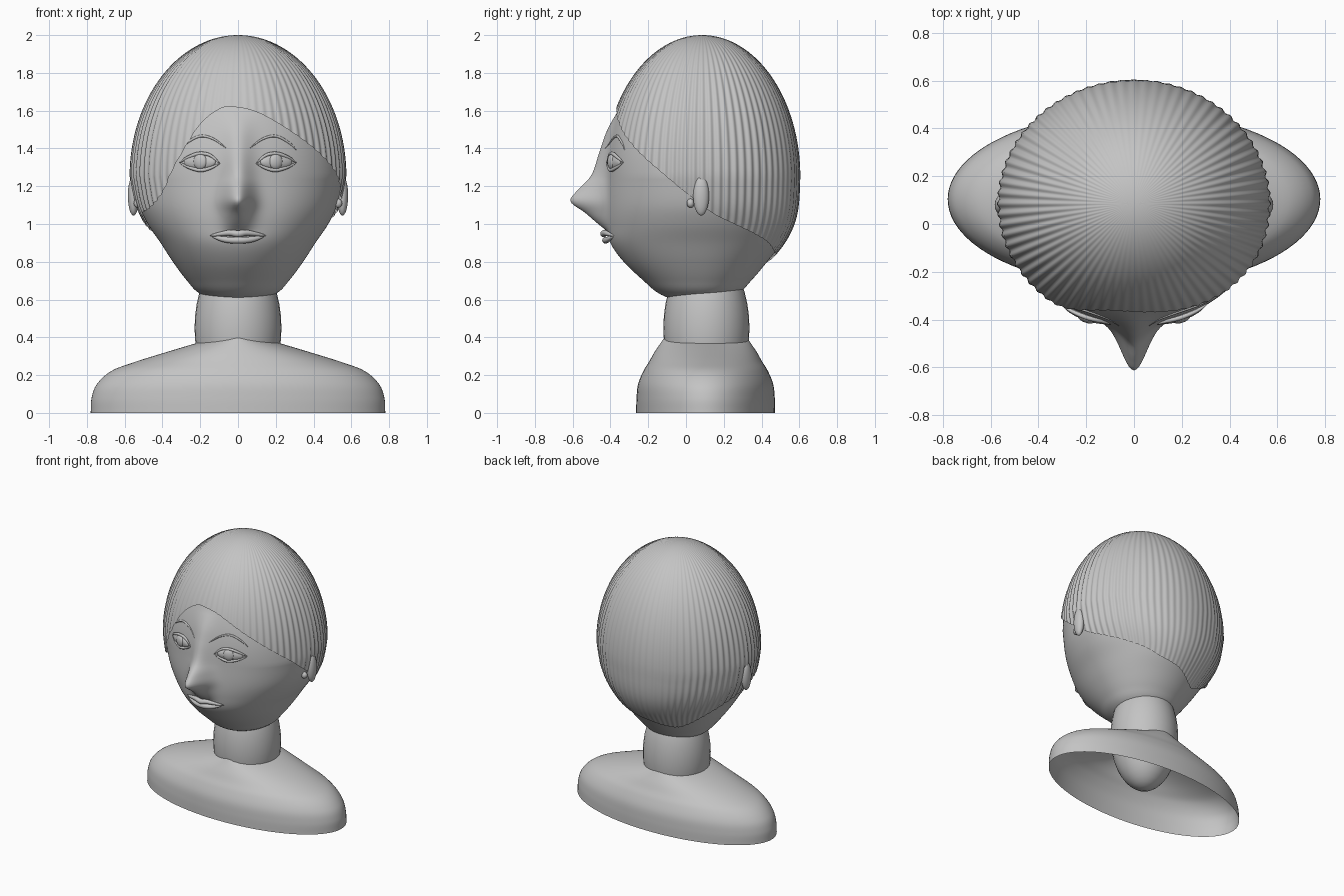
import bpy, bmesh, math
from math import sin, cos, pi, sqrt, exp
from mathutils import Vector

if "Cube" in bpy.data.objects:
    bpy.data.objects.remove(bpy.data.objects["Cube"])

clay = bpy.data.materials.new("grey_clay")
clay.use_nodes = True
clay.diffuse_color = (0.55, 0.55, 0.55, 1)
clay.node_tree.nodes["Principled BSDF"].inputs["Base Color"].default_value = clay.diffuse_color

CY, CZ = 0.085, 1.25  # centre of the skull


def finish(name, bm):
    bmesh.ops.remove_doubles(bm, verts=bm.verts, dist=1e-5)
    bmesh.ops.recalc_face_normals(bm, faces=bm.faces)
    mesh = bpy.data.meshes.new(name)
    bm.to_mesh(mesh)
    bm.free()
    mesh.materials.append(clay)
    obj = bpy.data.objects.new(name, mesh)
    bpy.context.collection.objects.link(obj)
    mesh.shade_smooth()
    return obj


def loft(name, rings):
    """Skin a list of closed rings with quads."""
    bm = bmesh.new()
    rows = [[bm.verts.new(p) for p in ring] for ring in rings]
    n = len(rows[0])
    for a, b in zip(rows, rows[1:]):
        for i in range(n):
            j = (i + 1) % n
            bm.faces.new((a[i], a[j], b[j], b[i]))
    return finish(name, bm)


def ball(name, centre, radii):
    bm = bmesh.new()
    bmesh.ops.create_uvsphere(bm, u_segments=32, v_segments=20, radius=1)
    bmesh.ops.scale(bm, vec=radii, verts=bm.verts)
    bmesh.ops.translate(bm, vec=centre, verts=bm.verts)
    return finish(name, bm)


def curve_at(table, t):
    """Smoothly interpolate rows of (t, value, ...) sorted by t."""
    t = min(max(t, table[0][0]), table[-1][0])
    k = next((i for i in range(len(table) - 2) if t <= table[i + 1][0]), len(table) - 2)
    a, b = table[k], table[k + 1]
    p, q = table[max(k - 1, 0)], table[min(k + 2, len(table) - 1)]
    h = b[0] - a[0]
    u = (t - a[0]) / h
    out = []
    for c in range(1, len(a)):
        m0 = (b[c] - p[c]) / (b[0] - p[0]) * h
        m1 = (q[c] - a[c]) / (q[0] - a[0]) * h
        out.append((2*u**3 - 3*u*u + 1) * a[c] + (u**3 - 2*u*u + u) * m0
                   + (3*u*u - 2*u**3) * b[c] + (u**3 - u*u) * m1)
    return out


# Jaw profile: height, half width, front y, back y
JAW = [(0.585, 0.08, -0.03, 0.14), (0.63, 0.20, -0.14, 0.27), (0.70, 0.27, -0.225, 0.345),
       (0.80, 0.345, -0.33, 0.43), (0.90, 0.41, -0.40, 0.51), (1.0, 0.478, -0.42, 0.56),
       (1.1, 0.525, -0.425, 0.582), (1.25, 0.557, -0.42, 0.59)]
# Nose profile: height, projection
NOSE = [(0.96, 0), (1.0, 0.045), (1.06, 0.11), (1.12, 0.187), (1.18, 0.15), (1.26, 0.08),
        (1.39, 0.045), (1.49, 0.028), (1.6, 0)]


def outline(z, grow=0):
    """Half width, front radius and back radius of the skull at a height."""
    if z >= CZ:
        k = sqrt(max(0, 1 - ((z - CZ) / (0.735 + grow)) ** 2))
        return (0.557 + grow) * k, (0.505 + grow) * k, (0.505 + grow) * k
    rx, front, back = curve_at(JAW, z)
    return rx + grow, CY - front + grow, back - CY + grow


def nose(x, z):
    return curve_at(NOSE, z)[0] * exp(-0.5 * (x / 0.052) ** 2)


def skull_point(a, z, grow=0):
    """Angle a is zero at the front and grows toward +x."""
    rx, rf, rb = outline(z, grow)
    return Vector((rx * sin(a), CY - (rf if cos(a) > 0 else rb) * cos(a), z))


def face_y(x, z):
    rx, rf, _ = outline(z)
    return CY - rf * sqrt(1 - (x / rx) ** 2) - nose(x, z)


# Head, with rings packed densely toward the face
heights = [0.585 + (CZ - 0.585) * i / 48 for i in range(48)]
heights += [CZ + 0.735 * sin(pi / 2 * i / 48) for i in range(49)]
rings = [[(0, CY, 0.58)] * 128]
for z in heights:
    ring = []
    for i in range(128):
        t = 2 * pi * i / 128 - pi
        p = skull_point(t - 0.6 * sin(t), z)
        if p.y < CY:
            p.y -= nose(p.x, z)
        ring.append(p)
    rings.append(ring)
loft("head", rings)

# Hair: rippled shell with a lopsided hem (angle in degrees, height)
HEM = [(-180, 0.83), (-150, 0.78), (-135, 0.81), (-100, 0.97), (-75, 1.06), (-60, 1.09),
       (-45, 1.18), (-33, 1.36), (-22, 1.53), (-11, 1.61), (-3, 1.62), (12, 1.59),
       (33, 1.48), (63, 1.29), (80, 1.17), (100, 1.04), (150, 0.88), (158, 0.86), (180, 0.83)]
COLS, ROWS, WAVES = 504, 44, 72
rings = []
for r in range(ROWS + 1):
    ring = []
    for i in range(COLS):
        a = 2 * pi * i / COLS - pi
        hem = curve_at(HEM, math.degrees(a))[0]
        z = hem + (2 - hem) * sin(pi / 2 * r / ROWS)
        p = skull_point(a, z, 0.015)
        side = 0.25 + 0.75 * abs(sin(a))
        k = 1 + 0.009 * side * (cos(WAVES * a) - 0.6)
        ring.append((p.x * k, CY + (p.y - CY) * k, z))
    rings.append(ring)
loft("hair", rings)

# Neck and hollow shoulders
ball("neck", (0, 0.108, 0.45), (0.23, 0.228, 0.41))
SHOULDER = [(0, 0.78, 0.368), (0.08, 0.775, 0.366), (0.155, 0.745, 0.357), (0.225, 0.665, 0.328),
            (0.27, 0.545, 0.30), (0.32, 0.385, 0.272), (0.375, 0.2, 0.235), (0.405, 0.09, 0.215)]
rings = []
for i in range(41):
    z = 0.405 * i / 40
    rx, ry = curve_at(SHOULDER, z)
    rings.append([(rx * cos(2 * pi * j / 96), 0.104 + ry * sin(2 * pi * j / 96), z) for j in range(96)])
loft("shoulders", rings)


def strand(name, path, thick, out=0.0, steps=28):
    """Tapered tube lying on the face along (x, z) points."""
    table = [(i / (len(path) - 1), *p) for i, p in enumerate(path)]
    rings = []
    for s in range(steps + 1):
        u = s / steps
        x, z = curve_at(table, u)
        r = thick * sqrt(max(0, sin(pi * u)))
        c = Vector((x, face_y(x, z) - out * sin(pi * u), z))
        x2, z2 = curve_at(table, min(1, u + 0.02))
        x1, z1 = curve_at(table, max(0, u - 0.02))
        side = Vector((z1 - z2, 0, x2 - x1)).normalized()
        rings.append([c + side * r * cos(pi * k / 6) + Vector((0, r * sin(pi * k / 6), 0))
                      for k in range(12)])
    return loft(name, rings)


# Lips
strand("upper_lip", [(-0.15, 0.938), (-0.05, 0.953), (0, 0.948), (0.05, 0.953), (0.15, 0.938)], 0.018, 0.022)
strand("lower_lip", [(-0.14, 0.935), (-0.07, 0.918), (0, 0.914), (0.07, 0.918), (0.14, 0.935)], 0.018, 0.02)

# Paired features
for side, s in (("left", 1), ("right", -1)):
    def arc(pts):
        return [(s * x, z) for x, z in pts]
    strand(side + "_brow", arc([(0.06, 1.40), (0.13, 1.45), (0.2, 1.465), (0.27, 1.43), (0.31, 1.39)]), 0.007)
    strand(side + "_upper_lid", arc([(0.095, 1.32), (0.15, 1.365), (0.21, 1.372), (0.27, 1.35), (0.31, 1.325)]), 0.01, 0.012)
    strand(side + "_lower_lid", arc([(0.095, 1.32), (0.15, 1.295), (0.2, 1.285), (0.26, 1.3), (0.31, 1.325)]), 0.01, 0.01)
    eye = ball(side + "_eye", (0, 0, 0), (0.09, 0.022, 0.04))
    eye.location = (s * 0.203, face_y(0.203, 1.328) + 0.002, 1.328)
    eye.rotation_euler.z = s * 0.36
    iris = ball(side + "_iris", (0, 0, 0), (0.038, 0.018, 0.04))
    iris.location = (s * 0.2, face_y(0.2, 1.33) - 0.012, 1.33)
    iris.rotation_euler.z = s * 0.36
    ball(side + "_ear", (s * 0.553, 0.08, 1.15), (0.03, 0.042, 0.105))
    ball(side + "_earring", (s * 0.53, 0.024, 1.11), (0.022, 0.02, 0.024))
